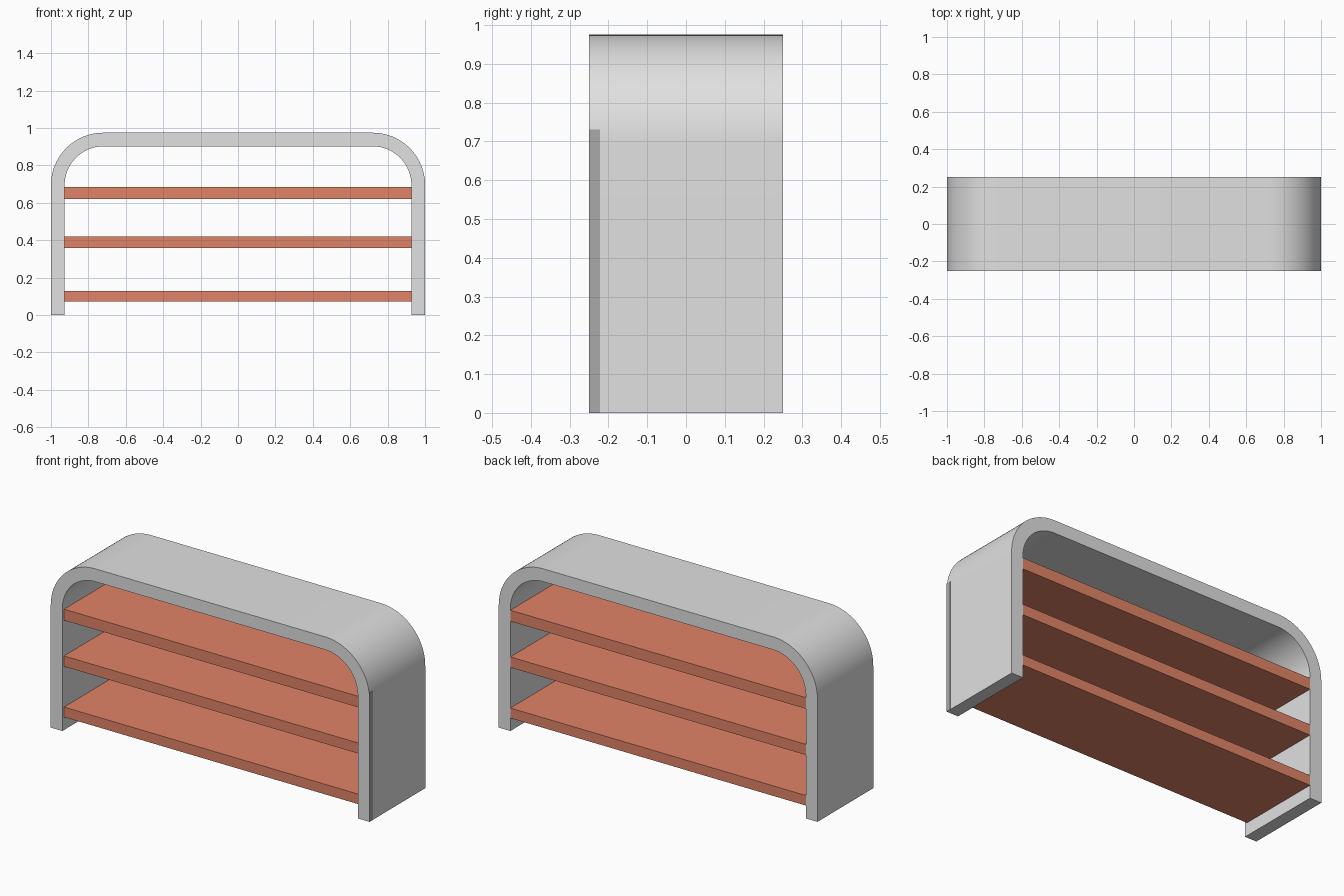
import bpy, bmesh, math

cube = bpy.data.objects.get("Cube")
if cube:
    bpy.data.objects.remove(cube, do_unlink=True)


def material(name, rgb):
    mat = bpy.data.materials.new(name)
    mat.use_nodes = True
    mat.diffuse_color = (*rgb, 1)
    mat.node_tree.nodes["Principled BSDF"].inputs["Base Color"].default_value = (*rgb, 1)
    return mat


light_grey = material("light grey", (0.75, 0.75, 0.75))
dark_grey = material("dark grey", (0.4, 0.4, 0.4))
terracotta = material("terracotta", (0.75, 0.23, 0.135))


def add_object(name, bm, mat):
    bmesh.ops.recalc_face_normals(bm, faces=bm.faces)
    mesh = bpy.data.meshes.new(name)
    bm.to_mesh(mesh)
    bm.free()
    mesh.materials.append(mat)
    obj = bpy.data.objects.new(name, mesh)
    bpy.context.collection.objects.link(obj)
    return obj


def box(name, x, y, z, mat):
    bm = bmesh.new()
    bmesh.ops.create_cube(bm, size=1)
    for v in bm.verts:
        v.co = [lo + (c + 0.5) * (hi - lo) for c, (lo, hi) in zip(v.co, (x, y, z))]
    return add_object(name, bm, mat)


HEIGHT, DEPTH, THICK, RADIUS = 0.975, 0.25, 0.073, 0.28
STEPS = 24


def arch_path(inset):
    """Upside-down U from right foot to left foot, moved inward by inset."""
    right = [(1 - inset, 0)]
    r = RADIUS - inset
    for i in range(STEPS + 1):
        a = math.pi / 2 * i / STEPS
        right.append((1 - RADIUS + r * math.cos(a), HEIGHT - RADIUS + r * math.sin(a)))
    return right + [(-x, z) for x, z in reversed(right)]


# Arched frame: matching outer and inner paths joined into a thick band
bm = bmesh.new()
rings = []
for (ox, oz), (ix, iz) in zip(arch_path(0), arch_path(THICK)):
    corners = ((ox, -DEPTH, oz), (ox, DEPTH, oz), (ix, DEPTH, iz), (ix, -DEPTH, iz))
    rings.append([bm.verts.new(c) for c in corners])
for a, b in zip(rings, rings[1:]):
    for i in range(4):
        j = (i + 1) % 4
        bm.faces.new((a[i], a[j], b[j], b[i]))
bm.faces.new(rings[0])
bm.faces.new(rings[-1])
frame = add_object("arched_frame", bm, light_grey)
bpy.context.view_layer.objects.active = frame
frame.select_set(True)
bpy.ops.object.shade_smooth_by_angle(angle=math.radians(30))

# Three shelves, set slightly back from the front edge
inner = 1 - THICK
for name, low, high in (("bottom_shelf", 0.073, 0.13),
                        ("middle_shelf", 0.36, 0.42),
                        ("top_shelf", 0.622, 0.685)):
    box(name, (-inner, inner), (-0.235, DEPTH), (low, high), terracotta)

# Dark edge strip on the outside of the left side panel
box("edge_strip", (0.996, 1.001), (-DEPTH, -0.222), (0, 0.73), dark_grey)
